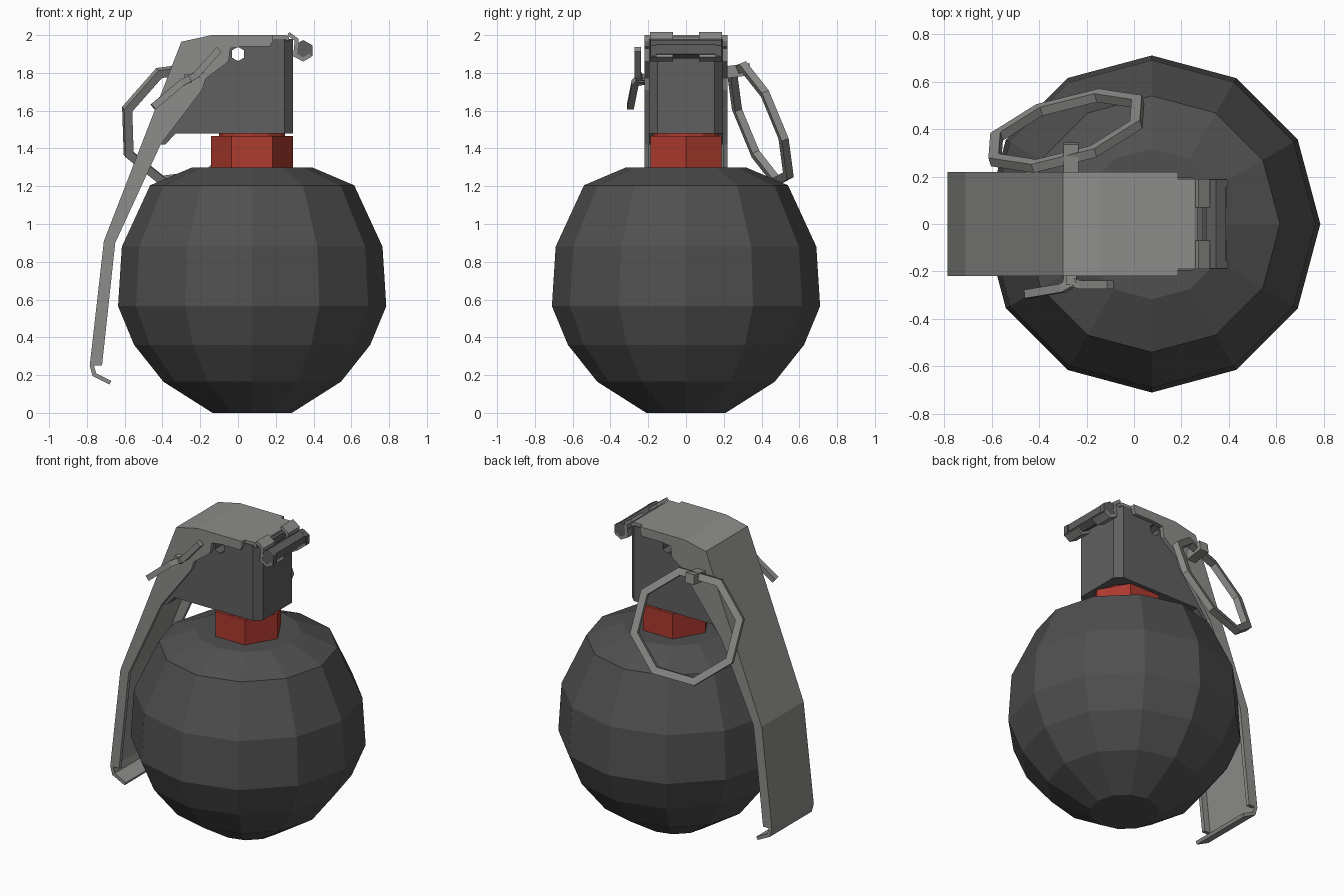
import bpy, bmesh, math
from mathutils import Vector

if "Cube" in bpy.data.objects:
    bpy.data.objects.remove(bpy.data.objects["Cube"])


def material(name, rgb):
    m = bpy.data.materials.new(name)
    m.diffuse_color = (*rgb, 1)
    m.use_nodes = True
    m.node_tree.nodes["Principled BSDF"].inputs["Base Color"].default_value = m.diffuse_color
    return m


BODY = material("charcoal", (0.080, 0.080, 0.080))
HEAD = material("dark grey", (0.115, 0.115, 0.115))
STEEL = material("light grey", (0.265, 0.265, 0.255))
RED = material("red", (0.42, 0.043, 0.028))


def finish(name, bm, mat):
    bmesh.ops.recalc_face_normals(bm, faces=bm.faces)
    me = bpy.data.meshes.new(name)
    bm.to_mesh(me)
    bm.free()
    me.materials.append(mat)
    ob = bpy.data.objects.new(name, me)
    bpy.context.collection.objects.link(ob)
    return ob


def loft(name, rings, mat, closed=False):
    """Skin equal-sized rings of points; cap the ends unless closed."""
    bm = bmesh.new()
    vs = [[bm.verts.new(p) for p in r] for r in rings]
    n = len(vs[0])
    for i in range(len(vs) if closed else len(vs) - 1):
        a, b = vs[i], vs[(i + 1) % len(vs)]
        for j in range(n):
            k = (j + 1) % n
            bm.faces.new((a[j], a[k], b[k], b[j]))
    if not closed:
        bm.faces.new(vs[0])
        bm.faces.new(vs[-1])
    return finish(name, bm, mat)


def lathe(name, profile, sides, mat, cx=0.075):
    ang = [2 * math.pi * i / sides for i in range(sides)]
    return loft(name, [[(cx + r * math.cos(a), r * math.sin(a), z) for a in ang]
                       for r, z in profile], mat)


def prism(name, pts, y0, y1, mat):
    """Extrude an xz outline along y."""
    return loft(name, [[(x, y, z) for x, z in pts] for y in (y0, y1)], mat)


def thicken(path, t):
    """Outline of a strip: the path plus its mitred offset to the left."""
    p = [Vector(q) for q in path]
    inner = []
    for i, q in enumerate(p):
        dirs = []
        if i > 0:
            dirs.append((q - p[i - 1]).normalized())
        if i < len(p) - 1:
            dirs.append((p[i + 1] - q).normalized())
        normals = [Vector((-d.y, d.x)) for d in dirs]
        m = sum(normals, Vector((0, 0))).normalized()
        inner.append(q + m * t / max(0.5, m.dot(normals[0])))
    return [tuple(q) for q in p + inner[::-1]]


def bar(name, points, r, mat):
    """Square bar along an open path."""
    p = [Vector(q) for q in points]
    rings = []
    for i, q in enumerate(p):
        d = (p[min(i + 1, len(p) - 1)] - p[max(i - 1, 0)]).normalized()
        s = d.cross(Vector((0, 1, 0) if abs(d.y) < 0.8 else (0, 0, 1))).normalized()
        t = d.cross(s)
        rings.append([q + r * (a * s + b * t)
                      for a, b in ((1, 1), (-1, 1), (-1, -1), (1, -1))])
    return loft(name, rings, mat)


def hexagon(cx, cz, r):
    return [(cx + r * math.sin(i * math.pi / 3), cz + r * math.cos(i * math.pi / 3))
            for i in range(6)]


# Round body and red neck
lathe("body", [(0.21, 0), (0.47, 0.165), (0.625, 0.36), (0.71, 0.565),
               (0.69, 0.88), (0.54, 1.205), (0.317, 1.30)], 12, BODY)
lathe("neck_nut", [(0.217, 1.29), (0.217, 1.465)], 6, RED)
lathe("neck_collar", [(0.175, 1.46), (0.175, 1.49)], 12, RED)

# Fuze head with bevelled front corners and a cross hole
head = prism("fuze_head", [(0.29, 1.98), (0.29, 1.48), (-0.33, 1.48), (-0.385, 1.42),
                           (-0.44, 1.42), (-0.27, 1.94), (-0.13, 1.98)],
             -0.195, 0.195, HEAD)
bm = bmesh.new()
bm.from_mesh(head.data)
corners = [e for e in bm.edges if all(v.co.x > 0.28 for v in e.verts)
           and abs(e.verts[0].co.z - e.verts[1].co.z) > 0.1]
bmesh.ops.bevel(bm, geom=corners, offset=0.043, segments=1, affect='EDGES')
bm.to_mesh(head.data)
bm.free()
cutter = prism("hole_cutter", hexagon(0, 1.90, 0.038), -0.4, 0.4, HEAD)
cutter.hide_render = True
cutter.hide_viewport = True
cut = head.modifiers.new("hole", 'BOOLEAN')
cut.operation = 'DIFFERENCE'
cut.solver = 'EXACT'
cut.object = cutter

# Safety lever: bent plate, lip, side flanges
back = [(-0.14, 2.0), (-0.30, 1.965), (-0.71, 0.91), (-0.785, 0.25)]
prism("lever_plate", thicken([(0.185, 2.0)] + back, 0.022), -0.22, 0.22, STEEL)
prism("lever_lip", thicken([(-0.785, 0.25), (-0.77, 0.195), (-0.68, 0.15)], 0.022),
      -0.22, 0.22, STEEL)
flange = [(0.185, 2.0)] + back + [
    (-0.72, 0.25), (-0.65, 0.90), (-0.41, 1.42), (-0.19, 1.71), (-0.17, 1.77),
    (-0.05, 1.86), (-0.04, 1.93), (0.03, 1.94), (0.17, 1.94), (0.185, 1.97)]
prism("lever_nose", [(0.18, 1.975), (0.27, 1.97), (0.27, 1.99), (0.255, 2.0), (0.18, 2.0)],
      -0.19, 0.19, STEEL)
for side, s in (("front", -1), ("back", 1)):
    prism("lever_flange_" + side, flange, s * 0.195, s * 0.22, STEEL)
    # Hooks that curl from the nose under the hinge pin
    prism("lever_hook_" + side,
          thicken([(0.39, 1.885), (0.345, 1.86), (0.292, 1.888), (0.30, 1.97),
                   (0.26, 2.0)], -0.02), s * 0.07, s * 0.19, STEEL)
    prism("hinge_cap_" + side, hexagon(0.345, 1.918, 0.056), s * 0.155, s * 0.188, HEAD)
prism("hinge_pin", hexagon(0.345, 1.925, 0.048), -0.16, 0.16, HEAD)

# Pull ring: tilted octagon of square wire
centre = Vector((-0.285, 0.393, 1.53))
v = Vector((0.03, 0.38, -0.92)).normalized()
u = Vector((0.96, 0.24, 0.13))
u = (u - v * u.dot(v)).normalized()
w = u.cross(v)
rings = []
for i in range(8):
    a = math.pi / 8 + i * math.pi / 4
    d = u * math.cos(a) + v * math.sin(a)
    rings.append([centre + d * (0.335 + 0.024 * p) + w * 0.02 * q
                  for p, q in ((1, 1), (-1, 1), (-1, -1), (1, -1))])
loft("pull_ring", rings, STEEL, closed=True)

# Split pin: shank with eye on the ring, two spread legs on the front side
bar("pin_shank", [(-0.265, -0.255, 1.77), (-0.265, 0.20, 1.78)], 0.022, STEEL)
bar("pin_eye", [(-0.265, 0.19, 1.80), (-0.265, 0.34, 1.82)], 0.032, STEEL)
bar("pin_leg_upper", [(-0.29, -0.235, 1.75), (-0.22, -0.255, 1.79), (-0.10, -0.255, 1.925)],
    0.018, STEEL)
bar("pin_leg_lower", [(-0.24, -0.235, 1.78), (-0.30, -0.27, 1.745), (-0.45, -0.295, 1.62)],
    0.018, STEEL)
